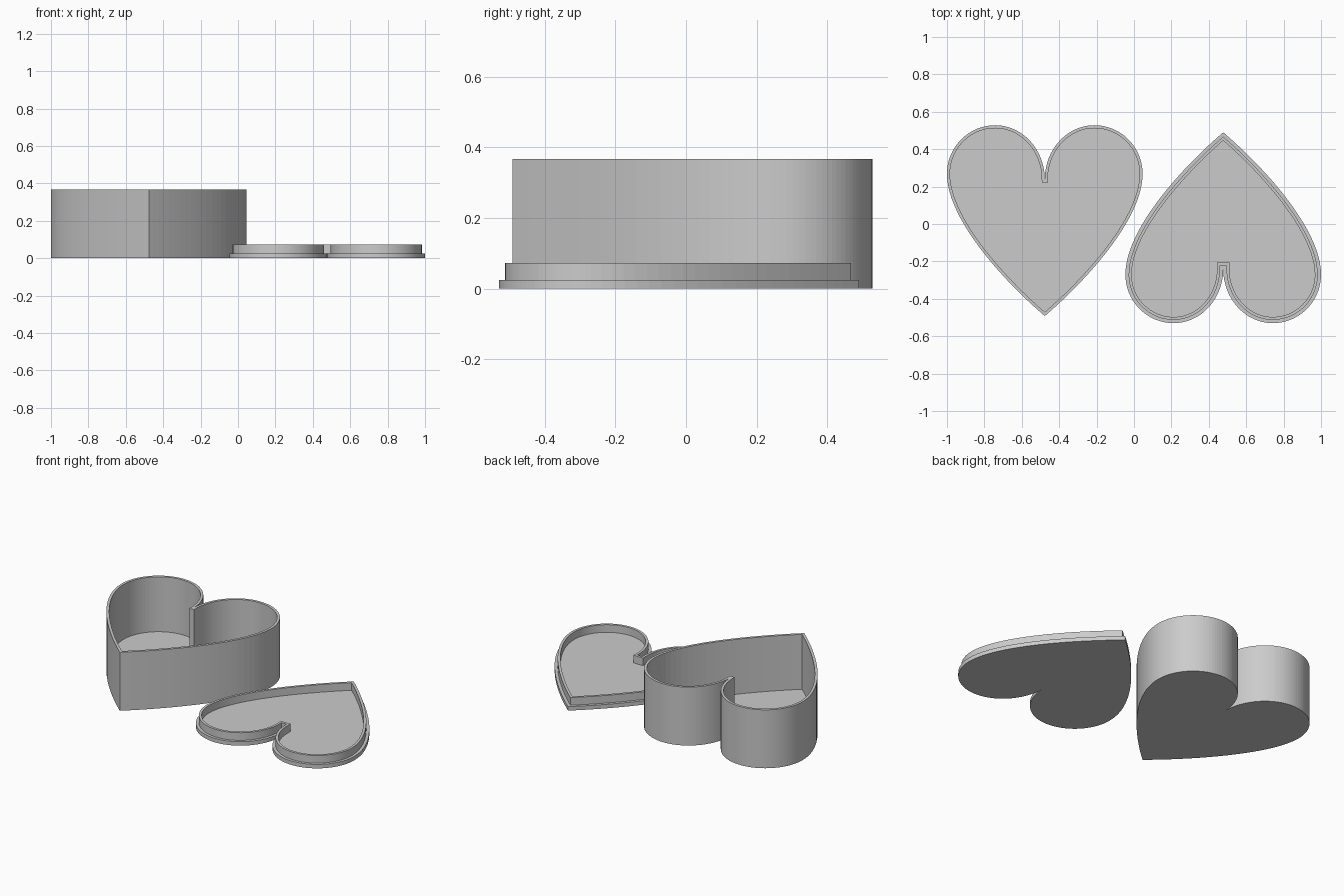
import bpy, bmesh, math
from mathutils import Vector
from mathutils.geometry import interpolate_bezier

cube = bpy.data.objects.get("Cube")
if cube:
    bpy.data.objects.remove(cube)

grey = bpy.data.materials.new("plain_grey")
grey.use_nodes = True
grey.diffuse_color = (0.6, 0.6, 0.6, 1)
grey.node_tree.nodes["Principled BSDF"].inputs["Base Color"].default_value = (0.6, 0.6, 0.6, 1)

# Right half of the heart, from the lower tip round the lobe to the notch
TIP, SIDE, CROWN, NOTCH = (Vector(p) for p in ((0, -0.49), (0.523, 0.27), (0.265, 0.53), (0, 0.24)))
K = 0.5523  # handle length of a quarter-ellipse arc
SEGMENTS = 24


def quarter(a, corner, b):
    return a, a.lerp(corner, K), b.lerp(corner, K), b


curves = [
    (TIP, Vector((0.2, -0.32)), Vector((0.523, 0.02)), SIDE),
    quarter(SIDE, Vector((SIDE.x, CROWN.y)), CROWN),
    quarter(CROWN, Vector((NOTCH.x, CROWN.y)), NOTCH),
]
half = [TIP]
for c in curves:
    half += [p.to_2d() for p in interpolate_bezier(*[v.to_3d() for v in c], SEGMENTS + 1)[1:]]


def heart_loop(inset):
    """Full heart outline moved inwards by a distance, square at the notch."""
    side = []
    for i, p in enumerate(half):
        t = (half[min(i + 1, len(half) - 1)] - half[max(i - 1, 0)]).normalized()
        side.append(p + Vector((-t.y, t.x)) * inset)
    t = (half[1] - half[0]).normalized()
    side[0] = Vector((0, TIP.y + inset / t.x))
    side[-1] = Vector((inset, NOTCH.y - inset))
    return side + [Vector((-p.x, p.y)) for p in reversed(side[1:])]


def heart_vessel(name, steps, location, turn):
    """Join heart loops given as (inset, height), closing the first and last."""
    bm = bmesh.new()
    rings = [[bm.verts.new((p.x, p.y, z)) for p in heart_loop(d)] for d, z in steps]
    for low, high in zip(rings, rings[1:]):
        for i in range(len(low)):
            j = (i + 1) % len(low)
            bm.faces.new((low[i], low[j], high[j], high[i]))
    bm.faces.new(list(reversed(rings[0])))
    bm.faces.new(rings[-1])
    bmesh.ops.remove_doubles(bm, verts=bm.verts, dist=1e-5)
    bmesh.ops.recalc_face_normals(bm, faces=bm.faces)
    mesh = bpy.data.meshes.new(name)
    bm.to_mesh(mesh)
    bm.free()
    mesh.materials.append(grey)
    obj = bpy.data.objects.new(name, mesh)
    obj.location = location
    obj.rotation_euler.z = turn
    bpy.context.collection.objects.link(obj)


# Open box: outer wall, rim, inner wall, floor
heart_vessel("heart_box", [(0, 0), (0, 0.367), (0.016, 0.367), (0.016, 0.022)],
             (-0.477, -0.002, 0), 0)

# Upturned lid: plate, ledge, raised lip, recessed floor
heart_vessel("heart_lid", [(0, 0), (0, 0.025), (0.0175, 0.025), (0.0175, 0.073),
                           (0.033, 0.073), (0.033, 0.025)],
             (0.477, 0, 0), math.pi)
